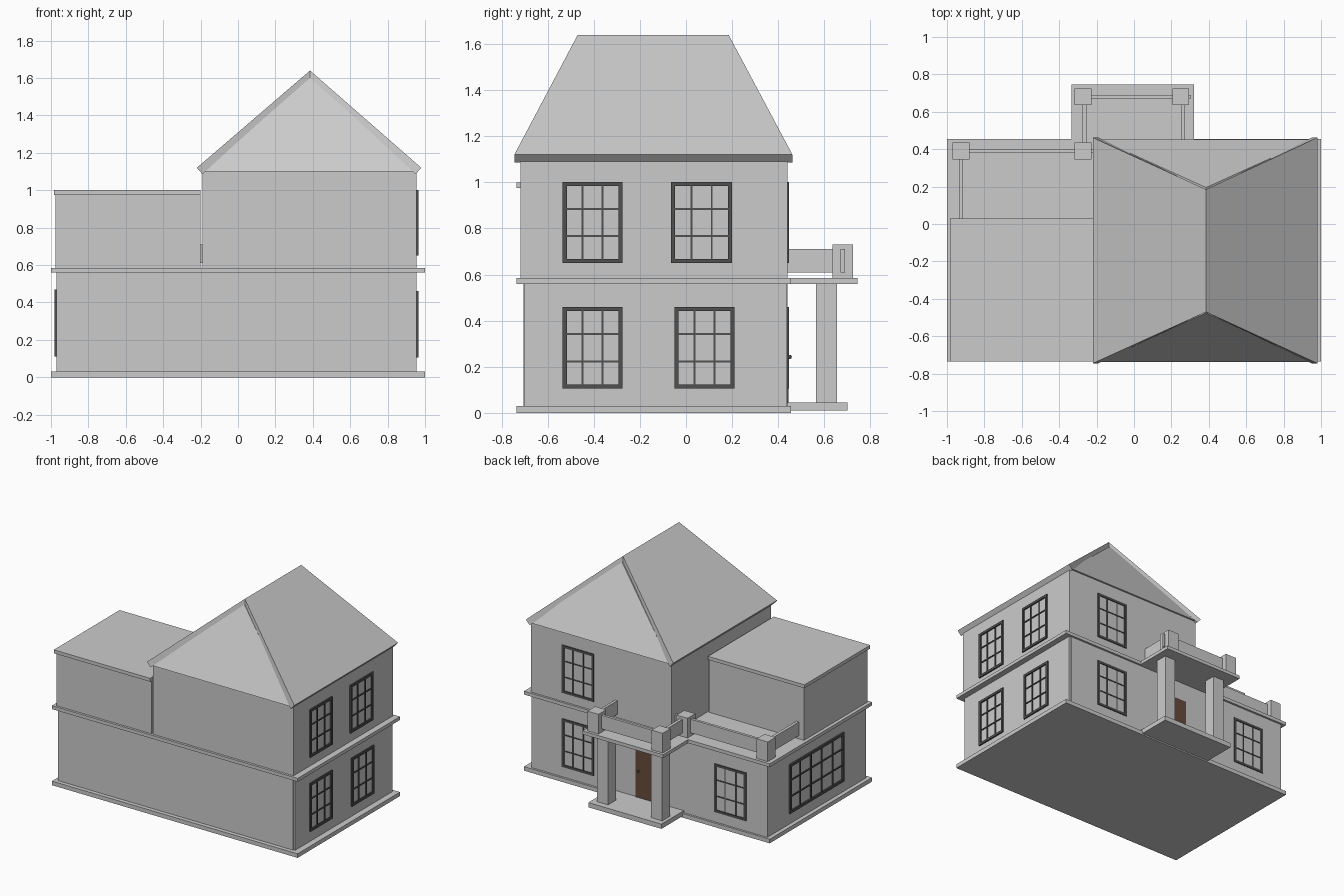
import bpy, bmesh
from mathutils import Matrix, Vector

if "Cube" in bpy.data.objects:
    bpy.data.objects.remove(bpy.data.objects["Cube"])


def material(name, rgb):
    m = bpy.data.materials.new(name)
    m.diffuse_color = (*rgb, 1)
    m.use_nodes = True
    m.node_tree.nodes["Principled BSDF"].inputs["Base Color"].default_value = m.diffuse_color
    return m


DARK = material("dark_frame", (0.08, 0.08, 0.08))
BROWN = material("brown_wood", (0.13, 0.07, 0.045))


def finish(name, bm, mat=None):
    bmesh.ops.recalc_face_normals(bm, faces=bm.faces)
    me = bpy.data.meshes.new(name)
    bm.to_mesh(me)
    bm.free()
    ob = bpy.data.objects.new(name, me)
    bpy.context.collection.objects.link(ob)
    if mat:
        me.materials.append(mat)
    return ob


def add_box(bm, x, y, z):
    size = [b - a for a, b in (x, y, z)]
    mid = [(a + b) / 2 for a, b in (x, y, z)]
    bmesh.ops.create_cube(bm, size=1, matrix=Matrix.Translation(mid) @ Matrix.Diagonal((*size, 1)))


def box(name, x, y, z, mat=None):
    bm = bmesh.new()
    add_box(bm, x, y, z)
    return finish(name, bm, mat)


def window(name, axis, depth, span, z, cols=3, rows=3):
    """Frame and glazing bars lying on a wall; axis is the wall normal."""
    bm = bmesh.new()

    def bar(a, h, d):
        add_box(bm, *((d, a, h) if axis == 'x' else (a, d, h)))
    f, t = 0.018, 0.004
    (a0, a1), (z0, z1) = span, z
    for a in ((a0, a0 + f), (a1 - f, a1)):
        bar(a, z, depth)
    for h in ((z0, z0 + f), (z1 - f, z1)):
        bar((a0 + f, a1 - f), h, depth)
    mid = sum(depth) / 2
    thin = (mid - 0.006, mid + 0.006)
    for i in range(1, cols):
        c = a0 + (a1 - a0) * i / cols
        bar((c - t, c + t), (z0 + f, z1 - f), thin)
    for i in range(1, rows):
        c = z0 + (z1 - z0) * i / rows
        bar((a0 + f, a1 - f), (c - t, c + t), thin)
    return finish(name, bm, DARK)


# Slabs and storeys
box("base_slab", (-1, 1), (-0.735, 0.455), (0, 0.03))
box("ground_floor_walls", (-0.97, 0.94), (-0.705, 0.44), (0.03, 0.56))
box("ground_floor_right_wall", (0.94, 0.955), (-0.7, 0.435), (0.03, 0.56))
box("middle_slab", (-1, 1), (-0.735, 0.455), (0.56, 0.585))
box("upper_main_walls", (-0.19, 0.955), (-0.718, 0.44), (0.585, 1.11))
box("upper_side_walls", (-0.975, -0.2), (-0.718, 0.02), (0.585, 0.975))
box("flat_roof_slab", (-0.985, -0.2), (-0.735, 0.03), (0.975, 1.0))

# Main hipped roof: inner hip body
bm = bmesh.new()
base = [bm.verts.new(v) for v in ((-0.185, -0.738, 1.1), (0.955, -0.738, 1.1),
                                  (0.955, 0.453, 1.1), (-0.185, 0.453, 1.1))]
r0, r1 = [bm.verts.new((0.385, y, 1.6)) for y in (-0.475, 0.195)]
a, b, c, d = base
for f in ((a, b, c, d), (a, b, r0), (c, d, r1), (b, c, r1, r0), (d, a, r0, r1)):
    bm.faces.new(f)
finish("roof_hip_body", bm)

# Thick side slopes over the hip body
for name, s in (("roof_slope_right", 1), ("roof_slope_left", -1)):
    ex = 0.38 + s * 0.6
    top = [Vector(p) for p in ((ex, -0.745, 1.12), (ex, 0.462, 1.12),
                               (0.385, 0.185, 1.64), (0.385, -0.47, 1.64))]
    off = Vector((-s * 0.03, 0, -0.034))
    ridge_off = Vector((0, 0, -0.055))
    bm = bmesh.new()
    u = [bm.verts.new(p) for p in top]
    l = [bm.verts.new(p + (off if i < 2 else ridge_off)) for i, p in enumerate(top)]
    bm.faces.new(u)
    bm.faces.new(l[::-1])
    for i in range(4):
        j = (i + 1) % 4
        bm.faces.new((u[i], l[i], l[j], u[j]))
    finish(name, bm)

# Porch
box("porch_step", (-0.29, 0.305), (0.44, 0.70), (0.01, 0.045))
box("porch_roof", (-0.335, 0.32), (0.44, 0.745), (0.56, 0.585))
for i, x in enumerate((-0.265, 0.175)):
    box(f"porch_column_{i}", (x, x + 0.09), (0.565, 0.655), (0.045, 0.56))

# Balcony posts and solid rails
for i, (x, y) in enumerate(((-0.318, 0.635), (0.205, 0.635), (-0.97, 0.345), (-0.318, 0.345))):
    box(f"balcony_post_{i}", (x, x + 0.09), (y, y + 0.09), (0.585, 0.73))
for i, (x, y) in enumerate((((-0.25, 0.305), (0.67, 0.69)),
                            ((-0.275, -0.253), (0.40, 0.66)),
                            ((0.25, 0.27), (0.44, 0.66)),
                            ((-0.92, -0.19), (0.38, 0.40)),
                            ((-0.935, -0.913), (0.02, 0.37)))):
    box(f"balcony_rail_{i}", x, y, (0.61, 0.71))

# Windows on the right wall, back wall and left wall
low, high = (0.105, 0.46), (0.65, 1.002)
right, back = (0.945, 0.965), (0.43, 0.446)
window("right_window_low_front", 'x', right, (-0.535, -0.275), low)
window("right_window_low_back", 'x', right, (-0.05, 0.21), low)
window("right_window_high_front", 'x', right, (-0.535, -0.275), high)
window("right_window_high_back", 'x', right, (-0.065, 0.2), high)
window("back_window_low", 'y', back, (0.44, 0.7), low)
window("back_window_high", 'y', back, (0.44, 0.7), high)
window("back_window_side", 'y', back, (-0.8, -0.54), low)
window("left_window_wide", 'x', (-0.982, -0.962), (-0.44, 0.19), (0.11, 0.47), cols=5)

# Front door with handle
box("door", (-0.1, 0.1), (0.43, 0.445), (0.045, 0.42), BROWN)
bm = bmesh.new()
bmesh.ops.create_uvsphere(bm, u_segments=12, v_segments=8, radius=0.009,
                          matrix=Matrix.Translation((0.075, 0.45, 0.243)))
finish("door_handle", bm, DARK)
